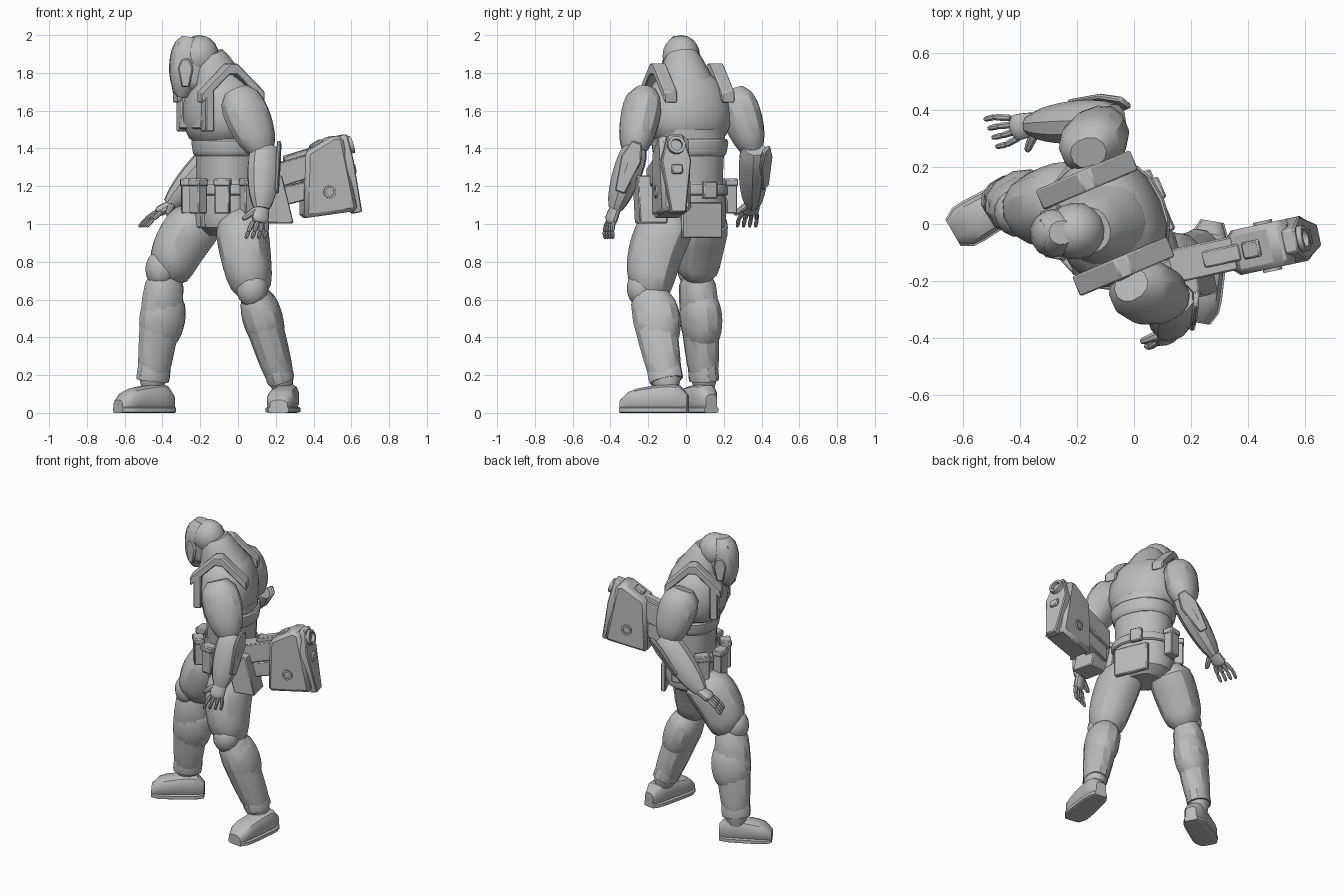
import bpy, bmesh, math
from mathutils import Vector, Matrix

cube = bpy.data.objects.get("Cube")
if cube:
    bpy.data.objects.remove(cube)

grey = bpy.data.materials.new("plain grey")
grey.use_nodes = True
grey.diffuse_color = (.5, .5, .5, 1)
grey.node_tree.nodes["Principled BSDF"].inputs["Base Color"].default_value = grey.diffuse_color

UP = Vector((0, 0, 1))
FORWARD = Vector((-.92, -.39, 0)).normalized()
LEFT = UP.cross(FORWARD)
CENTRE = Vector((-.06, .02, 0))
parts = []


def finish(name, bm, bevel=0):
    bmesh.ops.recalc_face_normals(bm, faces=bm.faces)
    mesh = bpy.data.meshes.new(name)
    bm.to_mesh(mesh)
    bm.free()
    mesh.materials.append(grey)
    obj = bpy.data.objects.new(name, mesh)
    bpy.context.collection.objects.link(obj)
    if bevel:
        modifier = obj.modifiers.new("edge bevel", "BEVEL")
        modifier.width, modifier.segments = bevel, 1
    parts.append(obj)


def body(forward, left, height):
    return CENTRE + FORWARD * forward + LEFT * left + UP * height


def loft(name, stations, axis, ref, sides=12, power=2.2):
    """Skin rings given as (centre, half width, half depth along ref)."""
    bm, rings = bmesh.new(), []
    side = axis.cross(ref).normalized()
    deep = side.cross(axis).normalized()
    for centre, width, depth in stations:
        ring = []
        for k in range(sides):
            angle = math.tau * (k + .5) / sides
            c, s = math.cos(angle), math.sin(angle)
            c = math.copysign(abs(c) ** (2 / power), c)
            s = math.copysign(abs(s) ** (2 / power), s)
            ring.append(bm.verts.new(centre + side * c * width + deep * s * depth))
        rings.append(ring)
    for low, high in zip(rings, rings[1:]):
        for k in range(sides):
            bm.faces.new((low[k - 1], low[k], high[k], high[k - 1]))
    bm.faces.new(rings[0])
    bm.faces.new(rings[-1])
    finish(name, bm)


def segment(name, start, end, first, last, swell=0, deep=1, ref=FORWARD, bow=0, cap=.4, sides=12):
    """Muscle-like tube: tapers, swells in the middle and rounds off at its ends."""
    stations = []
    for i in range(9):
        t = i / 8
        bulge = math.sin(math.pi * t)
        radius = (first + (last - first) * t + swell * bulge) * (1 - cap * abs(2 * t - 1) ** 6)
        stations.append((start.lerp(end, t) + ref * bow * bulge, radius, radius * deep))
    loft(name, stations, (end - start).normalized(), ref, sides)


def plate(name, outline, thick, origin, u, v=UP, bevel=.006):
    """Extrude an outline lying in the plane of u and v."""
    bm = bmesh.new()
    u, v = u.normalized(), v.normalized()
    offset = u.cross(v).normalized() * thick
    face = bm.faces.new([bm.verts.new(origin + u * a + v * b - offset / 2) for a, b in outline])
    extruded = bmesh.ops.extrude_face_region(bm, geom=[face])["geom"]
    bmesh.ops.translate(bm, vec=offset, verts=[g for g in extruded if isinstance(g, bmesh.types.BMVert)])
    finish(name, bm, bevel)


def box(name, centre, u, width, thick, height, v=UP, bevel=.006):
    w, h = width / 2, height / 2
    plate(name, [(-w, -h), (w, -h), (w, h), (-w, h)], thick, centre, u, v, bevel)


def chevron(span, drop, thick):
    top = [(-span, -drop), (-span / 8, 0), (span / 8, 0), (span, -drop)]
    return top + [(a, b - thick) for a, b in reversed(top)]


def shield(width, height):
    """Tall six-sided guard, widest a little above the middle."""
    w, h = width / 2, height / 2
    return [(-w / 2, -h), (w / 2, -h), (w, h / 3), (w / 2, h), (-w / 2, h), (-w, h / 3)]


def blob(name, centre, radii, facing):
    bm = bmesh.new()
    turn = Matrix.Rotation(math.atan2(facing.y, facing.x), 4, "Z")
    matrix = Matrix.Translation(centre) @ turn @ Matrix.Diagonal((*radii, 1))
    bmesh.ops.create_uvsphere(bm, u_segments=16, v_segments=10, radius=1, matrix=matrix)
    finish(name, bm)


# Torso
def trunk(name, low, high, first, last, lean=0, **shape):
    segment(name, body(lean / 3, 0, low), body(lean, 0, high), first, last, sides=18, **shape)


trunk("pelvis", .94, 1.28, .2, .185, deep=.84)
trunk("abdomen", 1.2, 1.5, .175, .19, deep=.86, cap=0)
trunk("rib_band", 1.36, 1.45, .195, .21, deep=.87, cap=.06)
trunk("chest_armour", 1.42, 1.8, .205, .16, lean=.05, swell=.05, deep=.83, cap=.3)
trunk("collar", 1.68, 1.9, .17, .09, lean=.11, cap=.1)
trunk("belt", 1.15, 1.21, .205, .2, deep=.85, cap=.05)
box("belt_buckle", body(-.175, -.04, 1.18), LEFT, .08, .03, .09)
box("front_hip_flap", body(.16, 0, 1.06), LEFT, .13, .03, .16)
box("rear_hip_flap", body(-.16, 0, 1.02), LEFT, .23, .03, .19)

# Pouches around the front and sides of the belt
for i in range(6):
    angle = math.radians(40 * i - 100)
    ahead, across = math.cos(angle), math.sin(angle)
    along = UP.cross(FORWARD * ahead + LEFT * across)
    box(f"belt_pouch_{i}", body(ahead * .21, across * .22, 1.14), along, .08, .06, .17)
    box(f"belt_pouch_lid_{i}", body(ahead * .21, across * .22, 1.22), along, .09, .07, .04)

# Angled yokes over the shoulders, with chest plates
for label, sign in (("left", 1), ("right", -1)):
    plate(label + "_shoulder_yoke", chevron(.18, .15, .06), .075, body(.045, sign * .165, 1.85), FORWARD)
    box(label + "_yoke_front", body(.18, sign * .165, 1.6), LEFT, .075, .05, .22)
    box(label + "_chest_plate", body(.18, sign * .08, 1.58), LEFT, .14, .04, .16, UP - FORWARD * .2)

# Helmeted head with a beaked mask
FACE = Vector((-1, -.1, 0)).normalized()
CHEEK = UP.cross(FACE)
skull = Vector((-.205, -.025, 1.89))


def on_head(ahead, across, rise):
    return skull + FACE * ahead + CHEEK * across + UP * rise


blob("helmet", skull, (.105, .1, .11), FACE)
segment("face_mask", on_head(.095, 0, -.22), on_head(.05, 0, .1), .04, .07, swell=.03, deep=1.05, ref=FACE)
segment("jaw", on_head(.03, 0, -.18), on_head(.02, 0, 0), .07, .09, deep=1.1, ref=FACE)
plate("brow_plate", shield(.12, .1), .03, on_head(.11, 0, .04), CHEEK, UP - FACE * .4)
plate("mask_beak", shield(.07, .14), .04, on_head(.13, 0, -.13), CHEEK, UP + FACE * .15, bevel=.012)
for label, sign in (("left", 1), ("right", -1)):
    plate(label + "_cheek_guard", shield(.08, .15), .02, on_head(.08, sign * .08, -.09), FACE - CHEEK * sign * .3)


# Arms, bracers and hands
def hand(label, wrist, along, spread, curl):
    knuckles = wrist + along * .08
    segment(label + "_palm", wrist - along * .03, knuckles, .04, .05, deep=.6, ref=curl)
    for i in range(4):
        fan = spread * (i - 1.5)
        base = knuckles + fan * .025
        middle = base + along * .05 + fan * .01 + curl * .01
        tip = middle + along * .04 + curl * .02
        segment(f"{label}_finger_{i}", base - along * .01, middle, .013, .012, ref=curl, sides=8)
        segment(f"{label}_fingertip_{i}", middle, tip, .012, .009, ref=curl, sides=8)
    thumb = wrist + spread * .03
    segment(label + "_thumb", thumb, thumb + (along + spread) * .06 + curl * .02, .02, .013, ref=curl, sides=8)


def arm(label, shoulder, elbow, wrist, reach, spread, curl, outside):
    shoulder, elbow, wrist = Vector(shoulder), Vector(elbow), Vector(wrist)
    lower = (wrist - elbow).normalized()
    segment(label + "_upper_arm", shoulder, elbow, .09, .06, swell=.025, deep=1.2)
    segment(label + "_bracer", elbow - lower * .05, wrist, .07, .045, swell=.015, deep=1.2, cap=.2, sides=10)
    outside = (outside - lower * outside.dot(lower)).normalized()
    plate(label + "_elbow_guard", shield(.11, .28), .02,
          elbow + lower * .06 + outside * .075, lower.cross(outside), -lower)
    hand(label, wrist, (lower + FORWARD * reach).normalized(), spread, curl)


arm("left", (-.01, -.215, 1.71), (.14, -.28, 1.36), (.125, -.375, 1.08), .1, FORWARD, -LEFT, LEFT / 2 - FORWARD)
arm("right", (-.16, .25, 1.71), (-.11, .36, 1.37), (-.36, .35, 1.1), .6, LEFT, -UP, -LEFT / 2 - FORWARD)


# Legs, guards and boots
def leg(label, hip, knee, ankle, heel, toe, size):
    hip, knee, ankle, heel = Vector(hip), Vector(knee), Vector(ankle), Vector(heel)
    toe = Vector(toe).normalized()

    def shin(height):
        return knee.lerp(ankle, (knee.z - height) / (knee.z - ankle.z))

    segment(label + "_thigh", hip, knee - UP * .05, .14, .105, swell=.01, deep=1.08, ref=toe, bow=.03)
    segment(label + "_shin", knee, ankle, .1, .065, swell=.01, deep=1.15, ref=toe)
    blob(label + "_knee_guard", knee + toe * .035, (.08, .085, .1), toe)
    segment(label + "_calf_cuff", shin(.62) - toe * .015, shin(.36) - toe * .01, .09, .08,
            swell=.02, deep=1.2, ref=toe, cap=.15)
    segment(label + "_gaiter", shin(.32), shin(.17), .07, .075, deep=1.25, ref=toe, cap=.05)
    upper, sole = [], []
    for i in range(9):
        t = i / 8
        taper = 1 - .4 * abs(2 * t - 1) ** 6
        width, height = (.06 + .02 * t) * taper, (.15 - .05 * t * t) * taper
        spot = heel + toe * size * t
        upper.append((spot + UP * (height / 2 + .008), width, height / 2))
        sole.append((spot + UP * .016, width + .006, .016))
    loft(label + "_boot", upper, toe, UP, power=3)
    loft(label + "_sole", sole, toe, UP, power=6)


leg("left", (.01, -.07, 1.06), (.08, -.2, .66), (.25, -.09, .1), (.275, .01, 0), (-.17, -1, 0), .36)
leg("right", (-.18, .1, 1.06), (-.38, .055, .76), (-.46, .1, .1), (-.35, .135, 0), (-.86, -.5, 0), .33)

# Large sidearm slung at the rear left hip
GUN = Vector((.98, .21, 0)).normalized()
SIDE = UP.cross(GUN)


def on_gun(along, height, across=0):
    return Vector((.2, -.135, height)) + GUN * along + SIDE * across


rise = UP - GUN * .2
plate("gun_block", [(-.05, .14), (.1, .23), (.15, .22), (.23, -.17), (-.06, -.21)], .16, on_gun(.2, 1.24), GUN, bevel=.02)
plate("gun_rear_panel", shield(.16, .42), .05, on_gun(.395, 1.265), SIDE, rise)
box("gun_receiver", on_gun(.05, 1.27), GUN + UP * .3, .26, .12, .13)
box("gun_upper_rail", on_gun(.11, 1.36), GUN + UP * .3, .14, .06, .04)
box("gun_lower_rail", on_gun(.05, 1.15), GUN + UP * .25, .22, .09, .1)
box("holster", on_gun(-.03, 1.13, -.05), GUN, .14, .15, .26, UP - GUN * .25)
bore = (GUN + UP * .3).normalized()


def hollow(name, origin, axis, start, end, radius, floor):
    """Short round tube with a recessed floor."""
    steps = ((start, radius), (end, radius), (end, radius * .65), (floor, radius * .65))
    loft(name, [(origin + axis * s, r, r) for s, r in steps], axis, GUN + UP, power=2)


hollow("gun_muzzle", on_gun(.34, 1.4), bore, -.05, .075, .048, .03)
for label, out in (("left", SIDE), ("right", -SIDE)):
    hollow(label + "_gun_knob", on_gun(.275, 1.17), out, .05, .09, .034, .082)
box("gun_rear_window", on_gun(.415, 1.29), SIDE, .06, .03, .05, rise)
box("gun_top_latch", on_gun(.22, 1.42), GUN + UP * .6, .07, .06, .03, UP - GUN * .6)

# Smooth curved skin, keep armour edges crisp
bpy.ops.object.select_all(action="DESELECT")
for obj in parts:
    obj.select_set(True)
bpy.context.view_layer.objects.active = parts[0]
bpy.ops.object.shade_smooth_by_angle(angle=math.radians(32))
